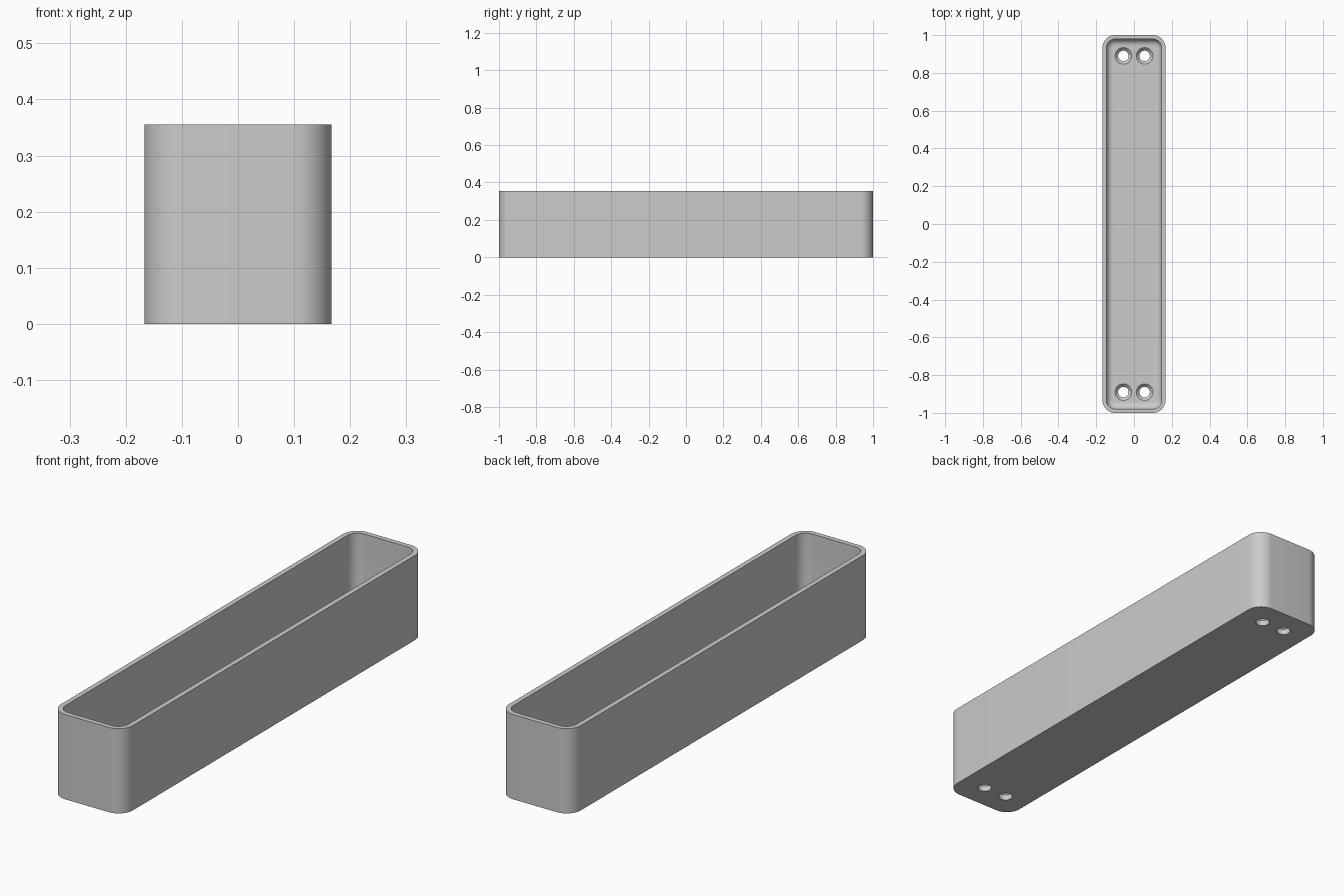
import bpy, bmesh, math

HALF_X, HALF_Y, HEIGHT = 0.167, 1.0, 0.355
CORNER, WALL, FLOOR, FILLET = 0.067, 0.021, 0.04, 0.035
CORNER_STEPS, FILLET_STEPS = 12, 8
HOLE_X, HOLE_Y, HOLE_R, SINK_R = 0.056, 0.89, 0.028, 0.044

if "Cube" in bpy.data.objects:
    bpy.data.objects.remove(bpy.data.objects["Cube"])

grey = bpy.data.materials.new("plain grey")
grey.use_nodes = True
colour = (0.6, 0.6, 0.6, 1)
grey.diffuse_color = colour
grey.node_tree.nodes["Principled BSDF"].inputs["Base Color"].default_value = colour


def finish(name, bm):
    bmesh.ops.recalc_face_normals(bm, faces=bm.faces)
    mesh = bpy.data.meshes.new(name)
    bm.to_mesh(mesh)
    bm.free()
    mesh.materials.append(grey)
    obj = bpy.data.objects.new(name, mesh)
    bpy.context.collection.objects.link(obj)
    return obj


def rounded_loop(bm, inset, z):
    """Rounded rectangle, moved inward from the outer outline."""
    r = CORNER - inset
    cx, cy = HALF_X - CORNER, HALF_Y - CORNER
    verts = []
    for quarter, (sx, sy) in enumerate([(1, 1), (-1, 1), (-1, -1), (1, -1)]):
        for i in range(CORNER_STEPS + 1):
            a = (quarter + i / CORNER_STEPS) * math.pi / 2
            verts.append(bm.verts.new((sx * cx + r * math.cos(a), sy * cy + r * math.sin(a), z)))
    return verts


def circle_loop(bm, x, y, r, z, n=32):
    return [bm.verts.new((x + r * math.cos(math.tau * i / n),
                          y + r * math.sin(math.tau * i / n), z)) for i in range(n)]


def skin(bm, loops):
    """Join successive loops with quads and cap both ends."""
    for a, b in zip(loops, loops[1:]):
        for i in range(len(a)):
            j = (i + 1) % len(a)
            bm.faces.new((a[i], a[j], b[j], b[i]))
    bm.faces.new(loops[0])
    bm.faces.new(loops[-1])


# Open tray: outer wall, rim, inner wall, filleted floor edge
profile = [(0, 0), (0, HEIGHT), (WALL, HEIGHT)]
for i in range(FILLET_STEPS + 1):
    a = i / FILLET_STEPS * math.pi / 2
    profile.append((WALL + FILLET * (1 - math.cos(a)), FLOOR + FILLET * (1 - math.sin(a))))
bm = bmesh.new()
skin(bm, [rounded_loop(bm, inset, z) for inset, z in profile])
tray = finish("tray", bm)

# Countersunk screw holes, two at each end
bm = bmesh.new()
depth = SINK_R - HOLE_R
hole_profile = [(HOLE_R, -0.05), (HOLE_R, FLOOR - depth), (SINK_R, FLOOR), (SINK_R, FLOOR + 0.05)]
for sx in (-1, 1):
    for sy in (-1, 1):
        skin(bm, [circle_loop(bm, sx * HOLE_X, sy * HOLE_Y, r, z) for r, z in hole_profile])
cutter = finish("screw_hole_cutter", bm)
cutter.hide_render = True

cut = tray.modifiers.new("screw holes", "BOOLEAN")
cut.operation = "DIFFERENCE"
cut.solver = "EXACT"
cut.object = cutter

for other in bpy.context.selected_objects:
    other.select_set(False)
bpy.context.view_layer.objects.active = tray
tray.select_set(True)
bpy.ops.object.modifier_apply(modifier=cut.name)
bpy.data.objects.remove(cutter)
bpy.ops.object.shade_smooth_by_angle(angle=math.radians(30))
